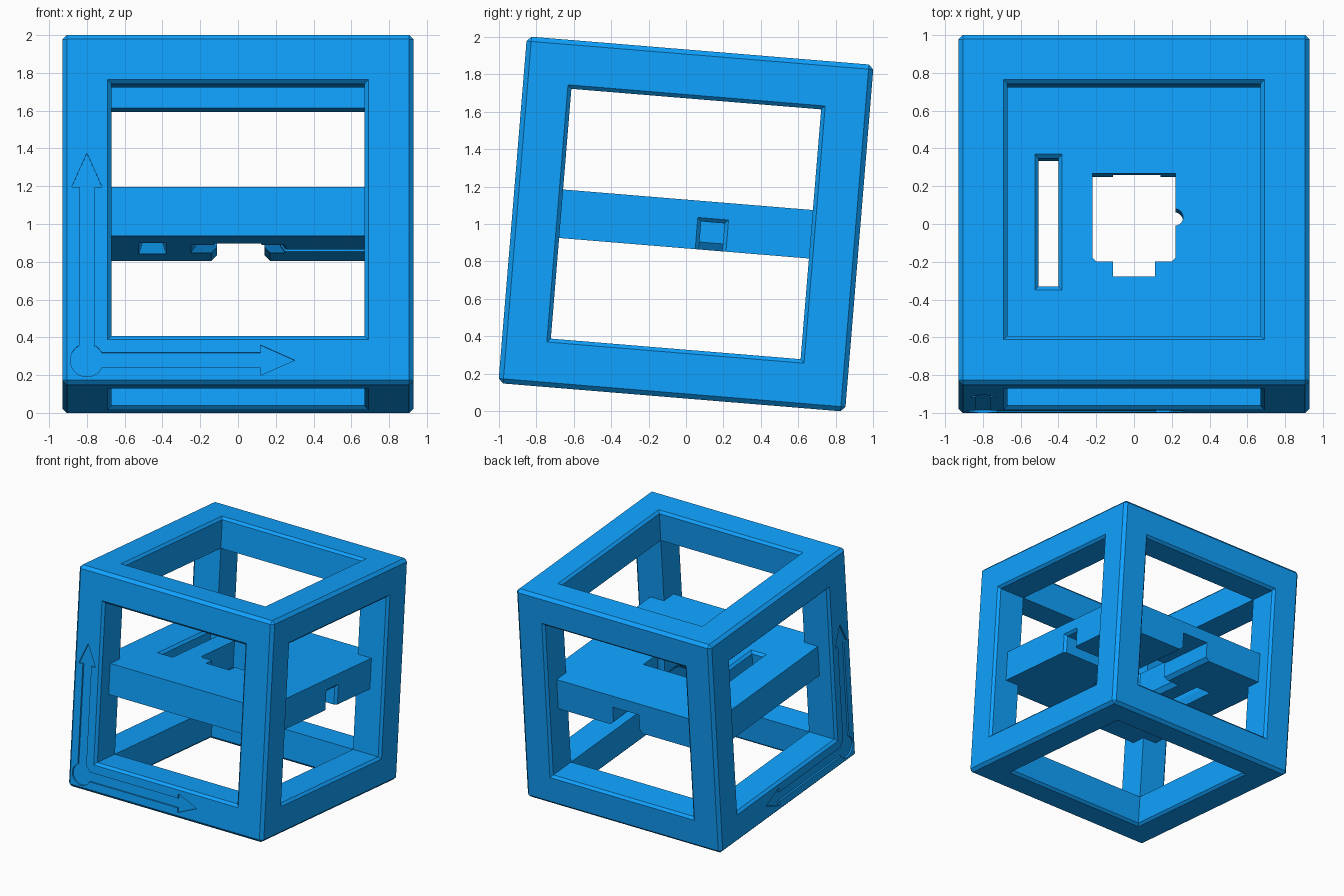
import bpy, bmesh, math
from mathutils import Vector, Matrix

if "Cube" in bpy.data.objects:
    bpy.data.objects.remove(bpy.data.objects["Cube"])

H = 0.93        # half side of the cube frame
TILT = Matrix.Translation((0, 0, 1)) @ Matrix.Rotation(math.radians(-4.7), 4, 'X')


def add_object(name, bm):
    bmesh.ops.recalc_face_normals(bm, faces=bm.faces)
    mesh = bpy.data.meshes.new(name)
    bm.to_mesh(mesh)
    bm.free()
    ob = bpy.data.objects.new(name, mesh)
    bpy.context.collection.objects.link(ob)
    return ob


def box(name, size, chamfer=0):
    bm = bmesh.new()
    bmesh.ops.create_cube(bm, size=1)
    bmesh.ops.scale(bm, vec=size, verts=bm.verts)
    if chamfer:
        bmesh.ops.bevel(bm, geom=bm.edges[:], offset=chamfer, segments=1,
                        affect='EDGES', profile=0.5)
    return add_object(name, bm)


def loft(name, sections, axis='Z'):
    """Skin between (height, outline) sections along the chosen axis."""
    place = {'X': lambda u, v, t: (t, u, v),
             'Y': lambda u, v, t: (u, t, v),
             'Z': lambda u, v, t: (u, v, t)}[axis]
    bm = bmesh.new()
    rings = [[bm.verts.new(place(u, v, t)) for u, v in outline] for t, outline in sections]
    for a, b in zip(rings, rings[1:]):
        for i in range(len(a)):
            j = (i + 1) % len(a)
            bm.faces.new((a[i], a[j], b[j], b[i]))
    bm.faces.new(rings[0])
    bm.faces.new(rings[-1])
    ob = add_object(name, bm)
    ob.hide_render = True
    return ob


def rect(u0, u1, v0, v1, grow=0):
    return [(u0 - grow, v0 - grow), (u1 + grow, v0 - grow),
            (u1 + grow, v1 + grow), (u0 - grow, v1 + grow)]


def flared_hole(name, r, half, axis='Z', c=0.02):
    """Through hole with chamfered rims at +-half."""
    return loft(name, [(-half - c, rect(*r, 2 * c)), (-half + c, rect(*r)),
                       (half - c, rect(*r)), (half + c, rect(*r, 2 * c))], axis)


def boolean(ob, cutters, op='DIFFERENCE'):
    for c in cutters:
        m = ob.modifiers.new(c.name, 'BOOLEAN')
        m.object, m.operation, m.solver = c, op, 'EXACT'


def bake(ob, helpers):
    dg = bpy.context.evaluated_depsgraph_get()
    dg.update()
    mesh = bpy.data.meshes.new_from_object(ob.evaluated_get(dg))
    ob.modifiers.clear()
    ob.data = mesh
    for h in helpers:
        bpy.data.objects.remove(h)


# middle plate with slot, central pocket and cable channels
plate = box("middle_plate", (1.6, 1.6, 0.26))
half_pocket = [(0.22, 0.257), (0.22, -0.19), (0.2, -0.21), (0.11, -0.21), (0.11, -0.29)]
pocket = half_pocket + [(-x, y) for x, y in reversed(half_pocket)]
wide = [(x * 1.2, y * 1.16) for x, y in pocket]
pocket_cut = loft("pocket_cut", [(-0.15, wide), (-0.09, pocket), (0.2, pocket)])
slot_r = (-0.505, -0.4, -0.34, 0.34)
slot_cut = loft("slot_cut", [(-0.15, rect(*slot_r, 0.025)), (-0.07, rect(*slot_r)),
                             (0.11, rect(*slot_r)), (0.15, rect(*slot_r, 0.04))])
side_r = (0.08, 0.205, -0.2, 0.02)
side_cut = loft("side_channel_cut", [(0.15, rect(*side_r)), (0.78, rect(*side_r)),
                                     (0.82, rect(*side_r, 0.04))], 'X')
# back channel widens towards its open underside
back_low = [(-0.17, -0.16), (0.2, -0.16), (0.14, -0.1), (0.14, 0.03), (-0.11, 0.03), (-0.11, -0.1)]
back_cut = loft("back_channel_cut", [(0.1, back_low), (0.85, back_low)], 'Y')
ring = [(0.215 + 0.045 * math.cos(a), 0.025 + 0.045 * math.sin(a))
        for a in (math.tau * i / 24 for i in range(24))]
round_cut = loft("round_cut", [(-0.2, ring), (0.2, ring)])
cuts = [pocket_cut, slot_cut, side_cut, back_cut, round_cut]
boolean(plate, cuts)
bake(plate, cuts)


# engraved axis arrows: disc with two arrows, about the lower front corner
def arc(a, b, n):
    return [(0.088 * math.cos(math.radians(a + (b - a) * i / n)),
             0.088 * math.sin(math.radians(a + (b - a) * i / n))) for i in range(n + 1)]


arrow = [(0.92, -0.04), (0.92, -0.08), (1.1, 0), (0.92, 0.08), (0.92, 0.04)]
outline = arrow + arc(27, 63, 4) + [(v, u) for u, v in reversed(arrow)] + arc(117, 333, 22)
outline = [(u - 0.8, v - 0.8) for u, v in outline]
arrows = [loft("arrow_cut_" + ax, [(-H - 0.05, outline), (-H + 0.015, outline)], ax)
          for ax in 'XY']

# chamfered cube frame, opened along all three axes, joined to the plate
frame = box("cube_frame", (2 * H, 2 * H, 2 * H), 0.025)
windows = [flared_hole("window_cut_" + ax, (-0.67, 0.67, -0.67, 0.67), H, ax) for ax in 'XYZ']
boolean(frame, windows + arrows)
boolean(frame, [plate], 'UNION')
bake(frame, windows + arrows + [plate])
frame.data.transform(TILT)

# blue plastic
blue = bpy.data.materials.new("blue_plastic")
blue.diffuse_color = (0.005, 0.36, 1.0, 1)
blue.use_nodes = True
blue.node_tree.nodes["Principled BSDF"].inputs["Base Color"].default_value = blue.diffuse_color
frame.data.materials.clear()
frame.data.materials.append(blue)
for p in frame.data.polygons:
    p.material_index = 0
frame.data.update()
